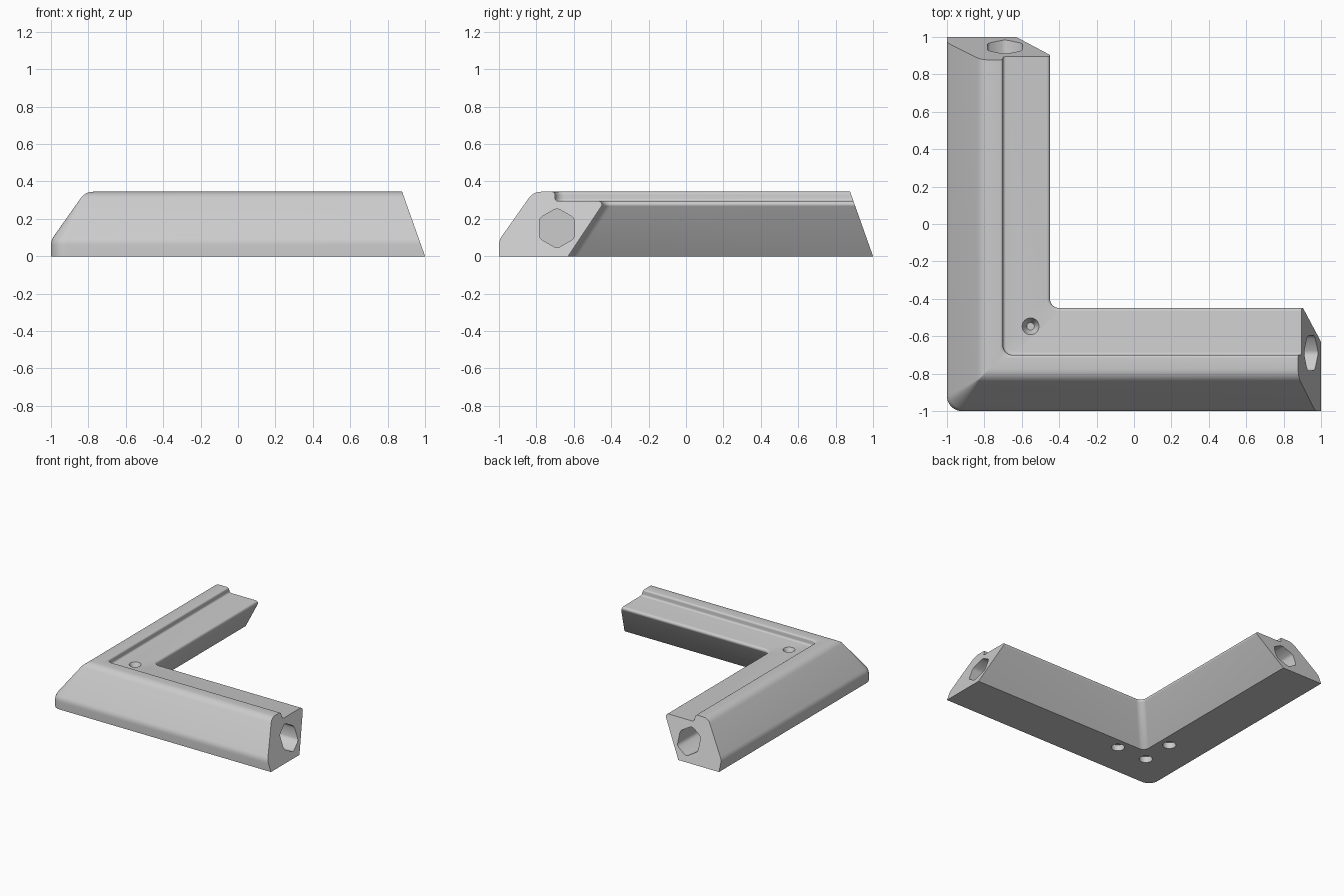
import bpy
import bmesh
from math import sin, cos, pi, radians
from mathutils import Matrix

cube = bpy.data.objects.get("Cube")
if cube:
    bpy.data.objects.remove(cube)

grey = bpy.data.materials.new("light_grey")
grey.use_nodes = True
colour = (0.6, 0.6, 0.6, 1)
grey.diffuse_color = colour
grey.node_tree.nodes["Principled BSDF"].inputs["Base Color"].default_value = colour


def make_object(name, bm):
    bmesh.ops.recalc_face_normals(bm, faces=bm.faces)
    mesh = bpy.data.meshes.new(name)
    bm.to_mesh(mesh)
    bm.free()
    mesh.materials.append(grey)
    obj = bpy.data.objects.new(name, mesh)
    bpy.context.collection.objects.link(obj)
    return obj


def arc(cx, cz, r, a0, a1, n):
    steps = [radians(a0 + (a1 - a0) * i / n) for i in range(n + 1)]
    return [(cx + r * cos(a), cz + r * sin(a)) for a in steps]


# Cross-section: distance in from the outer edge, height
TOP, LEDGE, TAPER = 0.345, 0.295, 0.355
profile = [(0, 0)]
profile += arc(0.08, 0.06, 0.08, 180, 145, 4)
profile += arc(0.225, 0.265, 0.08, 145, 90, 6)
profile += arc(0.285, TOP - 0.015, 0.015, 90, 0, 4)
profile += arc(0.315, LEDGE + 0.015, 0.015, 180, 270, 4)
profile += arc(0.533, LEDGE - 0.018, 0.018, 90, -33, 6)
profile += [(0.37, 0)]


def corner_radius(d):
    if d > 0.4:
        return 0.6 - d
    if d > 0.29:
        return 0.05
    return max(0.08 - d * 0.45, 0.005)


# Sweep the section along one arm, round the corner and along the other arm
bm = bmesh.new()
TURN = 12
rings = [[bm.verts.new((1 - TAPER * z, d - 1, z)) for d, z in profile]]
for i in range(TURN + 1):
    a = -pi / 2 - (pi / 2) * i / TURN
    ring = []
    for d, z in profile:
        r = corner_radius(d)
        c = d - 1 + r
        ring.append(bm.verts.new((c + r * cos(a), c + r * sin(a), z)))
    rings.append(ring)
rings.append([bm.verts.new((d - 1, 1 - TAPER * z, z)) for d, z in profile])
n = len(profile)
for r0, r1 in zip(rings, rings[1:]):
    for j in range(n):
        k = (j + 1) % n
        bm.faces.new((r0[j], r0[k], r1[k], r1[j]))
for ring in (rings[0], rings[-1]):
    bm.faces.new(ring)
bracket = make_object("corner_bracket", bm)


def cut(name, bm):
    tool = make_object(name, bm)
    tool.hide_render = True
    tool.hide_viewport = True
    mod = bracket.modifiers.new(name, 'BOOLEAN')
    mod.operation = 'DIFFERENCE'
    mod.solver = 'EXACT'
    mod.object = tool
    return tool


# Rounded hexagonal sockets in both ends
def socket(name, swap):
    bm = bmesh.new()
    loops = []
    for x in (0.55, 1.1):
        loop = []
        for k in range(6):
            for t, r in ((-8, 0.101), (0, 0.103), (8, 0.101)):
                a = radians(90 + k * 60 + t)
                y = -0.69 + r * cos(a)
                z = 0.15 + r * sin(a)
                loop.append(bm.verts.new((y, x, z) if swap else (x, y, z)))
        loops.append(loop)
        bm.faces.new(loop)
    for j in range(18):
        k = (j + 1) % 18
        bm.faces.new((loops[0][j], loops[0][k], loops[1][k], loops[1][j]))
    return cut(name, bm)


socket("right_socket_cutter", False)
socket("back_socket_cutter", True)


# Round holes: three beneath the corner and one conical dimple on the ledge
def round_hole(name, x, y, z, low, high, depth):
    bm = bmesh.new()
    bmesh.ops.create_cone(bm, cap_ends=True, segments=32, radius1=low,
                          radius2=high, depth=depth,
                          matrix=Matrix.Translation((x, y, z)))
    return cut(name, bm)


for name, x, y in (("corner", -0.72, -0.72), ("side", -0.445, -0.72),
                   ("rear", -0.72, -0.445)):
    round_hole(name + "_hole_cutter", x, y, 0, 0.05, 0.05, 0.1)
round_hole("ledge_dimple_cutter", -0.553, -0.547, LEDGE, 0.02, 0.07, 0.1)

# Apply the cuts, then shade
bpy.context.view_layer.update()
deps = bpy.context.evaluated_depsgraph_get()
result = bpy.data.meshes.new_from_object(bracket.evaluated_get(deps))
bracket.modifiers.clear()
bracket.data = result
for obj in list(bpy.data.objects):
    if obj.name.endswith("_cutter"):
        bpy.data.objects.remove(obj)
bpy.ops.object.select_all(action='DESELECT')
bpy.context.view_layer.objects.active = bracket
bracket.select_set(True)
bpy.ops.object.shade_smooth_by_angle(angle=radians(35))
